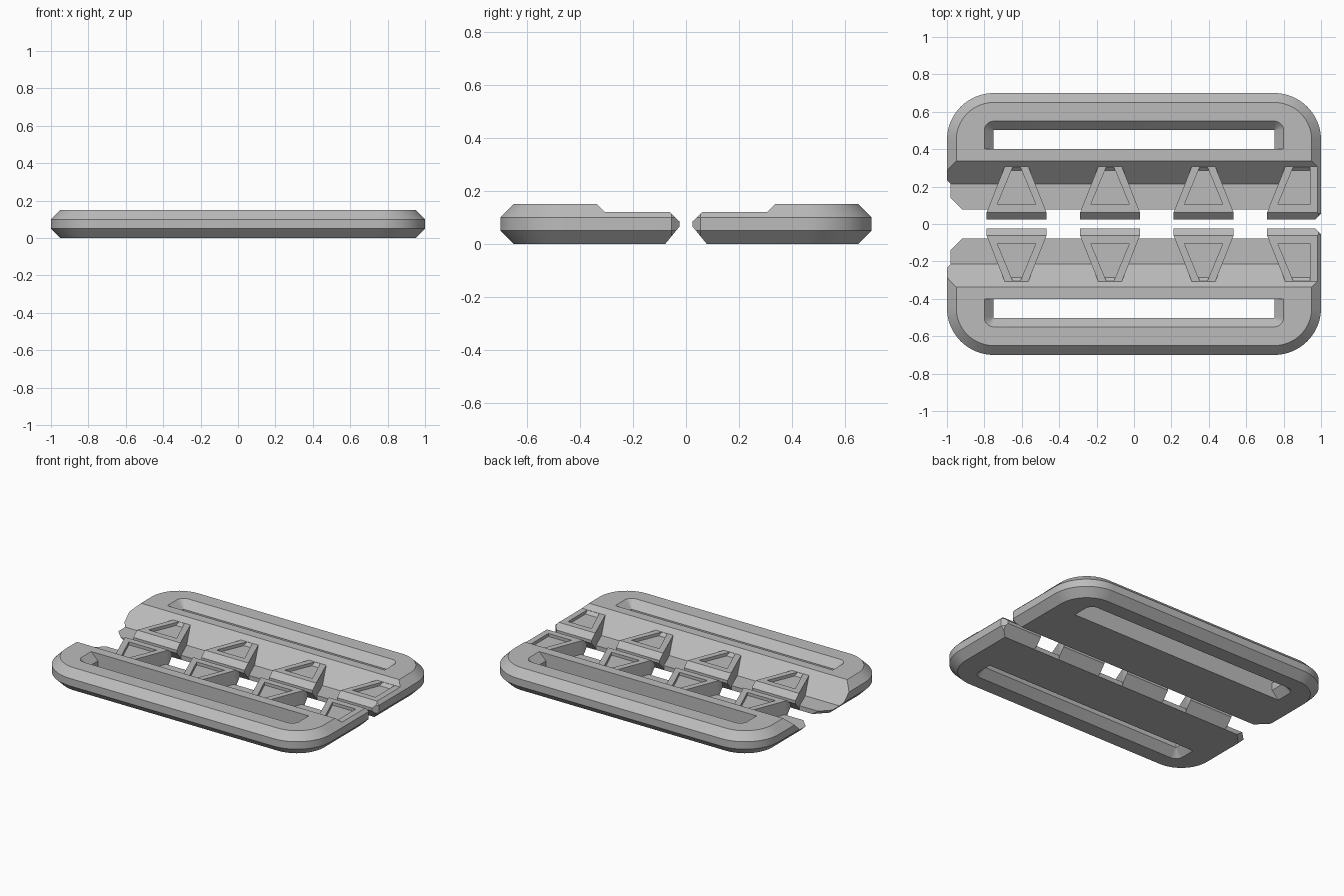
import bpy, bmesh, math
from mathutils import Matrix

if "Cube" in bpy.data.objects:
    bpy.data.objects.remove(bpy.data.objects["Cube"])

grey = bpy.data.materials.new("light_grey")
grey.diffuse_color = (0.5, 0.5, 0.5, 1)
grey.use_nodes = True
grey.node_tree.nodes["Principled BSDF"].inputs["Base Color"].default_value = grey.diffuse_color


def loft(name, loops):
    """Closed solid through loops of 3D points of equal length."""
    bm = bmesh.new()
    rows = [[bm.verts.new(p) for p in loop] for loop in loops]
    n = len(rows[0])
    for a, b in zip(rows, rows[1:]):
        for i in range(n):
            j = (i + 1) % n
            bm.faces.new((a[i], a[j], b[j], b[i]))
    bm.faces.new(rows[0][::-1])
    bm.faces.new(rows[-1])
    bmesh.ops.recalc_face_normals(bm, faces=bm.faces)
    me = bpy.data.meshes.new(name)
    bm.to_mesh(me)
    bm.free()
    ob = bpy.data.objects.new(name, me)
    bpy.context.collection.objects.link(ob)
    return ob


def combine(ob, other, op):
    """Apply a boolean and remove the helper."""
    mod = ob.modifiers.new("cut", 'BOOLEAN')
    mod.solver = 'EXACT'
    mod.operation = op
    mod.object = other
    dg = bpy.context.evaluated_depsgraph_get()
    me = bpy.data.meshes.new_from_object(ob.evaluated_get(dg))
    ob.modifiers.clear()
    ob.data = me
    bpy.data.objects.remove(other)


def arc(cx, cy, r, a0, a1, n):
    return [(cx + r * math.cos(math.radians(a0 + (a1 - a0) * i / n)),
             cy + r * math.sin(math.radians(a0 + (a1 - a0) * i / n))) for i in range(n + 1)]


# stepped plate profile (y, z): raised rim, slope, thin lip
profile = [(0.8, -0.05), (0.8, 0.2), (0.388, 0.2), (0.214, 0.03), (0.078, 0.03), (0.078, -0.05)]
plate = loft("back_plate", [[(x, y, z) for y, z in profile] for x in (-1.1, 1.1)])

# tapered teeth on the lip, each with a recessed panel; the last runs into the side
for k in range(4):
    cx = -0.628 + 0.5 * k
    last = k == 3

    def row(y, z, hw, right):
        return (cx - hw, y, z), (right if last else cx + hw, y, z)

    def section(y, z0, z1, hw, right=1.1):
        (l, _, _), (r, _, _) = row(y, 0, hw, right)
        return [(l, y, z0), (r, y, z0), (r, y, z1), (l, y, z1)]

    tooth = loft("tooth", [section(0.025, 0.065, 0.085, 0.16),
                           section(0.062, 0.0196, 0.12, 0.16),
                           section(0.078, 0.0, 0.12, 0.154),
                           section(0.34, 0.0, 0.12, 0.05)])
    combine(plate, tooth, 'UNION')
    recess = loft("recess", [section(0.104, 0.1, 0.14, 0.103, 0.94),
                             section(0.305, 0.1, 0.14, 0.02, 0.94)])
    # trim the recess along the slope so the rim stays whole
    bm = bmesh.new()
    bm.from_mesh(recess.data)
    cut = bmesh.ops.bisect_plane(bm, geom=bm.verts[:] + bm.edges[:] + bm.faces[:],
                                 plane_co=(0, 0.214, 0.03), plane_no=(0, 0.17, -0.174),
                                 clear_outer=True)
    bmesh.ops.holes_fill(bm, edges=[e for e in cut["geom_cut"] if isinstance(e, bmesh.types.BMEdge)])
    bmesh.ops.recalc_face_normals(bm, faces=bm.faces)
    bm.to_mesh(recess.data)
    bm.free()
    combine(plate, recess, 'DIFFERENCE')


# rounded outline with bevelled top and bottom rim
def outline(z, inset):
    w = 1 - inset
    c = -0.868 + 1.414 * inset
    pts = [(w - 0.055, 0), (w, 0.055)]
    pts += arc(0.75, 0.45, 0.25 - inset, 0, 90, 16)
    pts += arc(-0.75, 0.45, 0.25 - inset, 90, 180, 16)
    pts += [(-w, c + w), (c, 0)]
    return [(x, y, z) for x, y in pts]


combine(plate, loft("outline", [outline(0, 0.05), outline(0.05, 0),
                                outline(0.10, 0), outline(0.15, 0.05)]), 'INTERSECT')


# long strap slot, flared on the outer side and ends
def slot(z, r):
    pts = [(0.75 + r, 0.40)] + arc(0.75, 0.5, r, 0, 90, 5)
    pts += arc(-0.75, 0.5, r, 90, 180, 5) + [(-0.75 - r, 0.40)]
    return [(x, y, z) for x, y in pts]


combine(plate, loft("slot", [slot(-0.01, 0.06), slot(0.05, 0.002),
                             slot(0.10, 0.002), slot(0.16, 0.06)]), 'DIFFERENCE')

# finish the back half and mirror it to the front
me = plate.data
me.materials.clear()
me.materials.append(grey)
for p in me.polygons:
    p.material_index = 0
    p.use_smooth = True
me.set_sharp_from_angle(angle=math.radians(25))
front = me.copy()
front.transform(Matrix.Diagonal((1, -1, 1, 1)))
front.flip_normals()
bpy.context.collection.objects.link(bpy.data.objects.new("front_plate", front))
